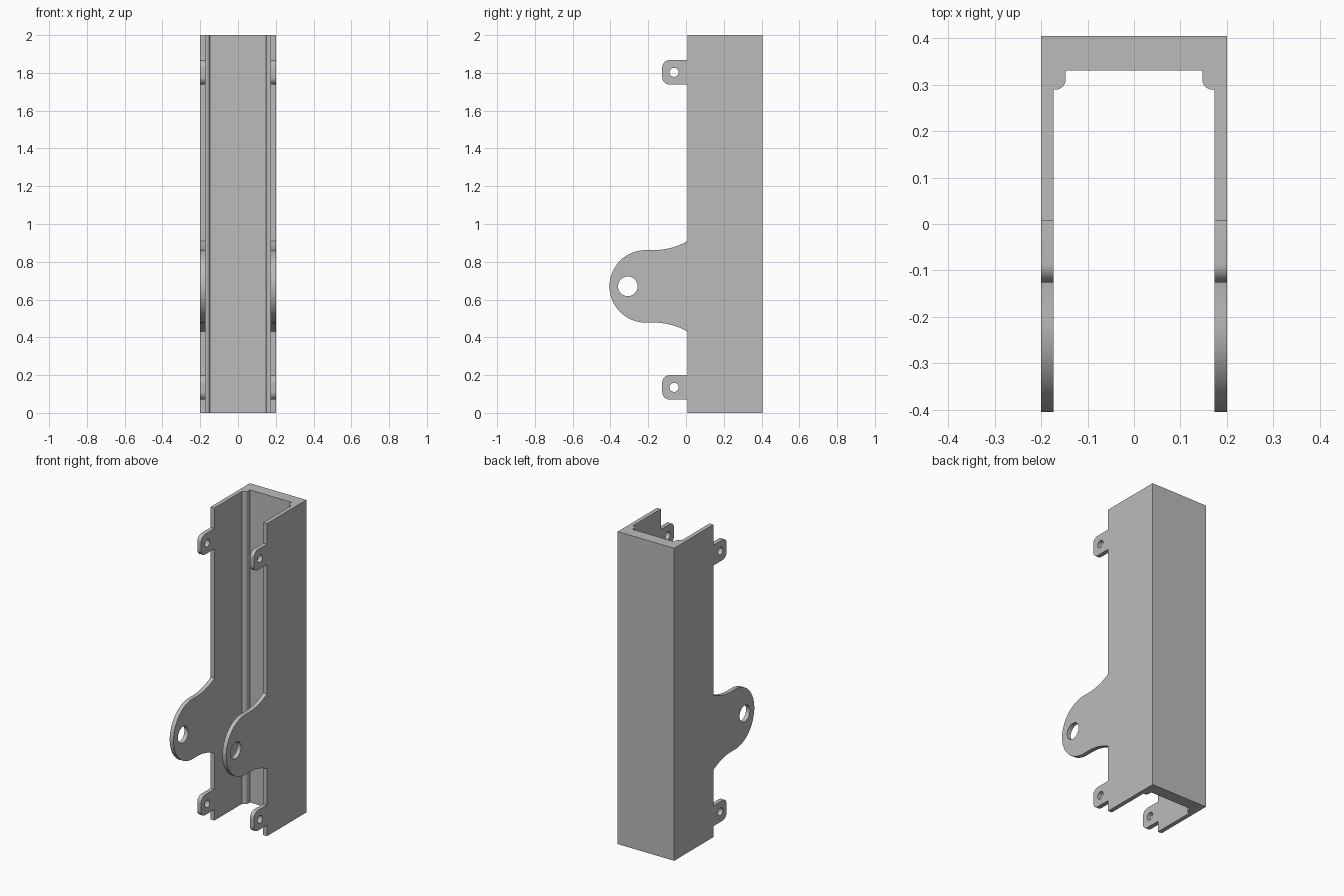
import bpy, bmesh, math
from mathutils import Matrix

cube = bpy.data.objects.get("Cube")
if cube:
    bpy.data.objects.remove(cube, do_unlink=True)

grey = bpy.data.materials.new("plain grey")
grey.use_nodes = True
grey.diffuse_color = (0.5, 0.5, 0.5, 1)
grey.node_tree.nodes["Principled BSDF"].inputs["Base Color"].default_value = (0.5, 0.5, 0.5, 1)

HEIGHT, HALF_WIDTH, WALL = 2.0, 0.2, 0.027
FRONT, BACK = 0.008, 0.405          # depth range of the channel
parts = []


def arc(cx, cy, r, start, end, steps):
    """Points along a circular arc, angles in degrees."""
    angles = [math.radians(start + (end - start) * i / steps) for i in range(steps + 1)]
    return [(cx + r * math.cos(a), cy + r * math.sin(a)) for a in angles]


def circle(cx, cy, r):
    return arc(cx, cy, r, 0, 360, 40)[:-1]


def extrude(name, loops, thickness, matrix):
    """Solid from an outline and optional hole loops, centred on its plane."""
    curve = bpy.data.curves.new(name + "_outline", 'CURVE')
    curve.dimensions = '2D'
    curve.fill_mode = 'BOTH'
    curve.extrude = thickness / 2
    for loop in loops:
        spline = curve.splines.new('POLY')
        spline.points.add(len(loop) - 1)
        for point, (u, v) in zip(spline.points, loop):
            point.co = (u, v, 0, 1)
        spline.use_cyclic_u = True
    helper = bpy.data.objects.new(name + "_outline", curve)
    mesh = bpy.data.meshes.new_from_object(helper)
    bpy.data.objects.remove(helper)
    bpy.data.curves.remove(curve)

    bm = bmesh.new()
    bm.from_mesh(mesh)
    bmesh.ops.remove_doubles(bm, verts=bm.verts, dist=1e-5)
    bm.transform(matrix)
    bmesh.ops.recalc_face_normals(bm, faces=bm.faces)
    bm.to_mesh(mesh)
    bm.free()
    mesh.name = name
    mesh.materials.clear()
    mesh.materials.append(grey)
    obj = bpy.data.objects.new(name, mesh)
    bpy.context.collection.objects.link(obj)
    parts.append(obj)


# U-shaped channel with a rounded rib in each inner corner
rib_x, rib_y, rib_r, web_y = 0.147, 0.289, 0.022, 0.33
inner = HALF_WIDTH - WALL
half = [(HALF_WIDTH, BACK), (HALF_WIDTH, FRONT), (inner, FRONT), (inner, rib_y)]
half += arc(rib_x + rib_r, rib_y + rib_r, rib_r, 270, 180, 8)
half += [(rib_x, web_y)]
section = half + [(-x, y) for x, y in reversed(half)]
extrude("channel", [section], HEIGHT, Matrix.Translation((0, 0, HEIGHT / 2)))

# Pivot lug: round nose blending into the channel edge with wide fillets
lug_z, nose_y, nose_r, fillet_r, fillet_y = 0.67, -0.213, 0.192, 0.354, -0.17
sweep = math.degrees(math.asin((FRONT - fillet_y) / fillet_r))
upper = arc(fillet_y, lug_z + nose_r + fillet_r, fillet_r, sweep - 90, -90, 12)
lower = [(y, 2 * lug_z - z) for y, z in reversed(upper)]
lug = upper + arc(nose_y, lug_z, nose_r, 90, 270, 48) + lower
lug_loops = [lug, circle(-0.308, lug_z, 0.052)]


# Small mounting tab with two rounded front corners and a hole
def tab_loops(z):
    tip, h, r = -0.126, 0.065, 0.04
    outline = [(FRONT, z + h)]
    outline += arc(tip + r, z + h - r, r, 90, 180, 10)
    outline += arc(tip + r, z - h + r, r, 180, 270, 10)
    outline += [(FRONT, z - h)]
    return [outline, circle(-0.063, z, 0.024)]


# Plates stand in the y-z plane, flush with each side wall
upright = Matrix(((0, 0, 1, 0), (1, 0, 0, 0), (0, 1, 0, 0), (0, 0, 0, 1)))
for side, sign in (("left", 1), ("right", -1)):
    place = Matrix.Translation((sign * (HALF_WIDTH - WALL / 2), 0, 0)) @ upright
    extrude(side + "_pivot_lug", lug_loops, WALL, place)
    extrude(side + "_upper_tab", tab_loops(1.803), WALL, place)
    extrude(side + "_lower_tab", tab_loops(0.135), WALL, place)

# Smooth the curved edges, keep the corners sharp
bpy.ops.object.select_all(action='DESELECT')
for obj in parts:
    obj.select_set(True)
bpy.context.view_layer.objects.active = parts[0]
bpy.ops.object.shade_smooth_by_angle(angle=math.radians(25))
